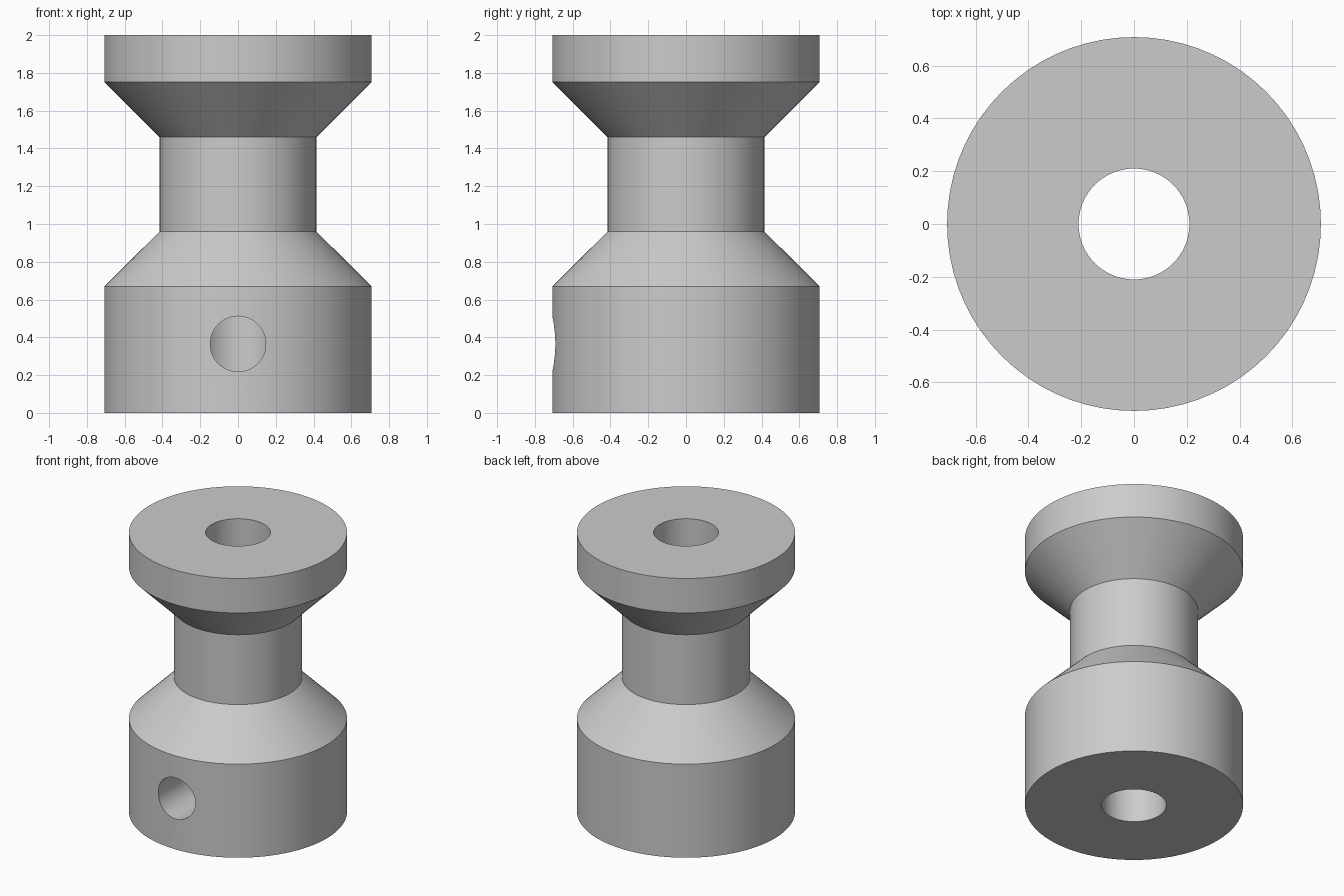
import bpy, bmesh, math
from mathutils import Matrix

cube = bpy.data.objects.get("Cube")
if cube:
    bpy.data.objects.remove(cube, do_unlink=True)

SEGMENTS = 72
RIM, NECK, BORE = 0.708, 0.415, 0.21

metal = bpy.data.materials.new("plain_grey")
metal.use_nodes = True
grey = (0.6, 0.6, 0.6, 1)
metal.diffuse_color = grey
metal.node_tree.nodes["Principled BSDF"].inputs["Base Color"].default_value = grey


def add_object(name, bm):
    bmesh.ops.recalc_face_normals(bm, faces=bm.faces)
    mesh = bpy.data.meshes.new(name)
    bm.to_mesh(mesh)
    bm.free()
    mesh.materials.append(metal)
    obj = bpy.data.objects.new(name, mesh)
    bpy.context.collection.objects.link(obj)
    return obj


# Spool body: closed half-section turned around z, leaving the bore open
profile = [(BORE, 0), (RIM, 0), (RIM, 0.67), (NECK, 0.96),
           (NECK, 1.46), (RIM, 1.753), (RIM, 2), (BORE, 2)]
bm = bmesh.new()
verts = [bm.verts.new((r, 0, z)) for r, z in profile]
edges = [bm.edges.new((a, b)) for a, b in zip(verts, verts[1:] + verts[:1])]
bmesh.ops.spin(bm, geom=verts + edges, cent=(0, 0, 0), axis=(0, 0, 1),
               angle=math.tau, steps=SEGMENTS, use_duplicate=False)
bmesh.ops.remove_doubles(bm, verts=bm.verts, dist=1e-4)
body = add_object("spool_body", bm)

# Set screw hole: drilled from the front into the bore
bm = bmesh.new()
place = Matrix.Translation((0, -0.5, 0.365)) @ Matrix.Rotation(math.pi / 2, 4, "X")
bmesh.ops.create_cone(bm, cap_ends=True, segments=48, radius1=0.147,
                      radius2=0.147, depth=1, matrix=place)
drill = add_object("screw_hole_cutter", bm)
drill.hide_render = True

cut = body.modifiers.new("screw_hole", "BOOLEAN")
cut.operation = "DIFFERENCE"
cut.solver = "EXACT"
cut.object = drill

bpy.ops.object.select_all(action="DESELECT")
body.select_set(True)
bpy.context.view_layer.objects.active = body
bpy.ops.object.modifier_apply(modifier=cut.name)
bpy.data.objects.remove(drill, do_unlink=True)
bpy.ops.object.shade_smooth_by_angle(angle=math.radians(30))
